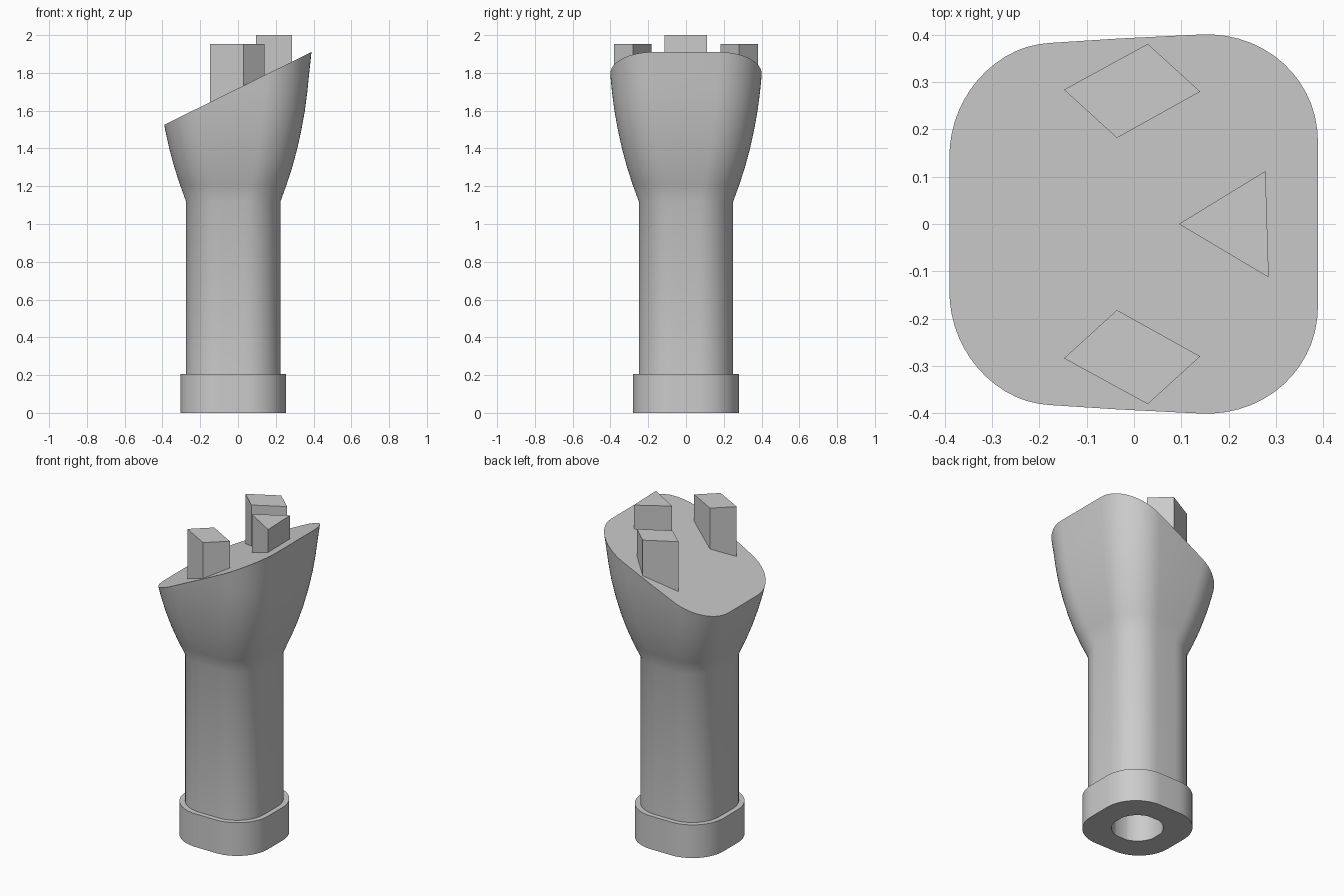
import bpy, bmesh, math
from mathutils import Vector

if "Cube" in bpy.data.objects:
    bpy.data.objects.remove(bpy.data.objects["Cube"])

grey = bpy.data.materials.new("plain_grey")
grey.use_nodes = True
color = (0.6, 0.6, 0.6, 1)
grey.diffuse_color = color
grey.node_tree.nodes["Principled BSDF"].inputs["Base Color"].default_value = color

AXIS = -0.025      # x of the shaft axis
HOLE = 0.145       # socket radius
SEG = 14           # segments per rounded corner


def slope_z(x):
    """Height of the slanted top at x."""
    return 1.718 + 0.494 * x


def outline(half, radius):
    """Rounded square around the origin."""
    pts, c = [], half - radius
    for k, (sx, sy) in enumerate([(1, 1), (-1, 1), (-1, -1), (1, -1)]):
        for i in range(SEG + 1):
            a = math.pi / 2 * (k + i / SEG)
            pts.append(Vector((sx * c + radius * math.cos(a),
                               sy * c + radius * math.sin(a), 0)))
    return pts


def ring(bm, half, radius, z):
    return [bm.verts.new(p + Vector((AXIS, 0, z))) for p in outline(half, radius)]


def hole_ring(bm, z):
    return [bm.verts.new(p.normalized() * HOLE + Vector((AXIS, 0, z)))
            for p in outline(0.25, 0.185)]


def bridge(bm, rings):
    for a, b in zip(rings, rings[1:]):
        for i in range(len(a)):
            j = (i + 1) % len(a)
            bm.faces.new((a[i], a[j], b[j], b[i]))


def finish(bm, name, smooth=True):
    bmesh.ops.recalc_face_normals(bm, faces=bm.faces)
    mesh = bpy.data.meshes.new(name)
    bm.to_mesh(mesh)
    bm.free()
    mesh.materials.append(grey)
    obj = bpy.data.objects.new(name, mesh)
    bpy.context.collection.objects.link(obj)
    if smooth:
        bpy.ops.object.select_all(action='DESELECT')
        obj.select_set(True)
        bpy.context.view_layer.objects.active = obj
        bpy.ops.object.shade_smooth_by_angle(angle=math.radians(32))
    return obj


# Base collar with the round socket through it
bm = bmesh.new()
inner = hole_ring(bm, 0)
bridge(bm, [inner, ring(bm, 0.28, 0.21, 0), ring(bm, 0.28, 0.21, 0.205),
            hole_ring(bm, 0.205), inner])
finish(bm, "base_collar")

# Shaft and flared head, sliced by the slanted top
bm = bmesh.new()
socket_end = hole_ring(bm, 0.5)
rings = [socket_end, hole_ring(bm, 0.205), ring(bm, 0.25, 0.185, 0.205)]
flare = [(1.12, 0.25), (1.21, 0.283), (1.3, 0.312), (1.4, 0.339), (1.5, 0.361),
         (1.6, 0.379), (1.7, 0.392), (1.8, 0.402), (1.91, 0.414), (2.0, 0.423)]
for z, half in flare:
    rings.append(ring(bm, half, 0.185 + 0.33 * (half - 0.25), z))
bridge(bm, rings)
bm.faces.new(socket_end)
cut = bmesh.ops.bisect_plane(
    bm, geom=bm.verts[:] + bm.edges[:] + bm.faces[:],
    plane_co=(0, 0, slope_z(0)), plane_no=(-0.494, 0, 1), clear_outer=True)
rim = [e for e in cut["geom_cut"] if isinstance(e, bmesh.types.BMEdge)]
bmesh.ops.contextual_create(bm, geom=rim)
finish(bm, "shaft_and_head")


# Upright pegs standing on the slanted top
def peg(name, corners, top):
    bm = bmesh.new()
    low = [bm.verts.new((x, y, slope_z(x) - 0.01)) for x, y in corners]
    high = [bm.verts.new((x, y, top)) for x, y in corners]
    bridge(bm, [low, high])
    bm.faces.new(low)
    bm.faces.new(high)
    finish(bm, name, smooth=False)


diamond = [(-0.148, 0.284), (-0.036, 0.182), (0.14, 0.28), (0.029, 0.381)]
peg("left_peg", diamond, 1.953)
peg("right_peg", [(x, -y) for x, y in diamond], 1.953)
peg("middle_peg", [(0.095, 0), (0.278, 0.112), (0.285, -0.113)], 2.0)
